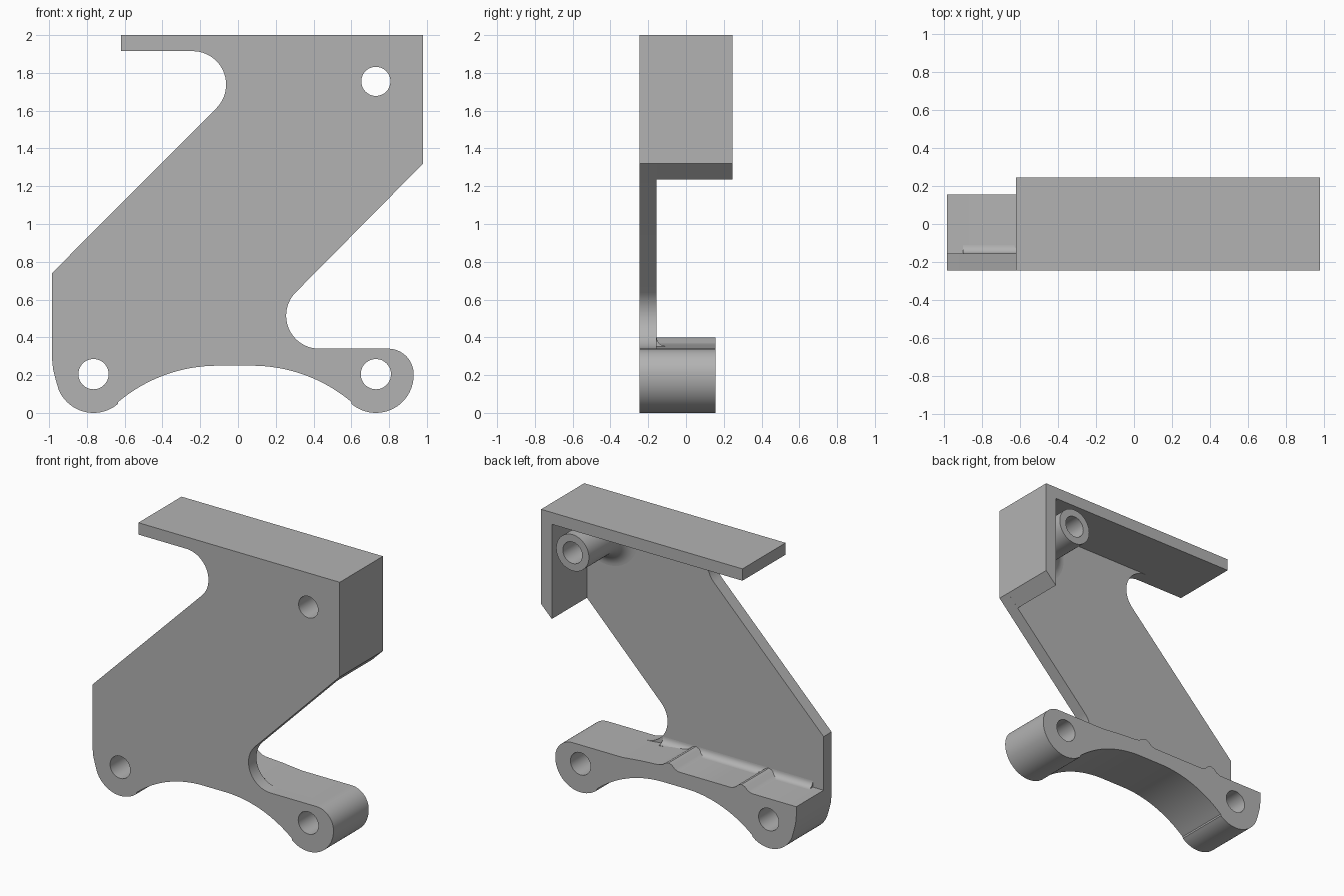
import bpy, bmesh
from math import sin, cos, pi, radians
from mathutils import Matrix, Vector

cube = bpy.data.objects.get("Cube")
if cube:
    bpy.data.objects.remove(cube)

grey = bpy.data.materials.new("grey metal")
grey.use_nodes = True
COLOUR = (0.45, 0.45, 0.45, 1)
grey.diffuse_color = COLOUR
grey.node_tree.nodes["Principled BSDF"].inputs["Base Color"].default_value = COLOUR

FRONT, PLATE_BACK, BAR_BACK, FLANGE_BACK = -0.245, -0.155, 0.155, 0.245
# Local profile axes mapped to the extrusion direction
AXES = {"y": Matrix(((1, 0, 0, 0), (0, 0, -1, 0), (0, 1, 0, 0), (0, 0, 0, 1))),
        "x": Matrix(((0, 0, 1, 0), (1, 0, 0, 0), (0, 1, 0, 0), (0, 0, 0, 1)))}


def arc(cx, cz, r, start, end, n=16):
    angles = [radians(start + (end - start) * i / n) for i in range(n + 1)]
    return [(cx + r * cos(a), cz + r * sin(a)) for a in angles]


def finish(name, mesh):
    bm = bmesh.new()
    bm.from_mesh(mesh)
    bmesh.ops.remove_doubles(bm, verts=bm.verts, dist=0.0002)
    bmesh.ops.recalc_face_normals(bm, faces=bm.faces)
    bm.to_mesh(mesh)
    bm.free()
    mesh.materials.clear()
    mesh.materials.append(grey)
    ob = bpy.data.objects.new(name, mesh)
    bpy.context.collection.objects.link(ob)
    bpy.ops.object.select_all(action="DESELECT")
    ob.select_set(True)
    bpy.context.view_layer.objects.active = ob
    bpy.ops.object.shade_smooth_by_angle(angle=radians(25))
    return ob


def extrude(name, loops, low, high, axis="y"):
    """Fill the loops (outline first, then holes) and extrude along an axis."""
    curve = bpy.data.curves.new(name, "CURVE")
    curve.dimensions = "2D"
    curve.fill_mode = "BOTH"
    curve.extrude = (high - low) / 2
    for loop in loops:
        spline = curve.splines.new("POLY")
        spline.points.add(len(loop) - 1)
        for point, (a, b) in zip(spline.points, loop):
            point.co = (a, b, 0, 1)
        spline.use_cyclic_u = True
    temp = bpy.data.objects.new("profile", curve)
    bpy.context.collection.objects.link(temp)
    graph = bpy.context.evaluated_depsgraph_get()
    mesh = bpy.data.meshes.new_from_object(temp.evaluated_get(graph))
    bpy.data.objects.remove(temp)
    middle = (low + high) / 2
    shift = Vector((0, middle, 0)) if axis == "y" else Vector((middle, 0, 0))
    mesh.transform(Matrix.Translation(shift) @ AXES[axis])
    return finish(name, mesh)


# Shared lower edge: right foot, arch, left foot
right_foot = arc(0.795, 0.205, 0.135, 90, 0) + arc(0.73, 0.2, 0.2, -2, -130, 24)
arch = arc(0.073, -0.57, 0.82, 50, 90) + arc(-0.107, -0.57, 0.82, 90, 130)
left_foot = arc(-0.765, 0.2, 0.2, -50, -157, 24) + [(-0.965, 0.175), (-0.979, 0.23), (-0.985, 0.29)]
lower_edge = right_foot + arch + left_foot

foot_holes = [arc(x, 0.205, 0.08, 0, 354, 47) for x in (-0.765, 0.73)]
top_hole = arc(0.73, 1.755, 0.077, 0, 352.5, 47)

# Slanted web plate with two rounded notches
plate = ([(-0.62, 2), (0.98, 2), (0.98, 1.32)]
         + arc(0.43, 0.515, 0.175, 135, 270, 24) + lower_edge
         + [(-0.985, 0.74)]
         + arc(-0.24, 1.738, 0.177, -45, 90, 24) + [(-0.62, 1.915)])
extrude("web_plate", [plate, top_hole] + foot_holes, FRONT, PLATE_BACK)

# Thick arched base bar with two low ridges on top
ridges = [(-0.985, 0.355), (-0.63, 0.355), (-0.6, 0.367), (-0.575, 0.39), (-0.55, 0.398),
          (-0.525, 0.39), (-0.5, 0.367), (-0.47, 0.355), (-0.05, 0.355), (-0.02, 0.367),
          (0.005, 0.39), (0.03, 0.398), (0.055, 0.39), (0.08, 0.372), (0.11, 0.364),
          (0.25, 0.355), (0.4, 0.34)]
extrude("base_bar", [ridges + lower_edge] + foot_holes, PLATE_BACK, BAR_BACK)

# Fillet where the bar meets the plate
fillet = [(PLATE_BACK, 0.35)] + arc(-0.11, 0.4, 0.045, 180, 270, 8) + [(-0.11, 0.35)]
extrude("bar_fillet", [fillet], -0.9, 0.29, "x")

# Top and side flange
flange = [(-0.62, 2), (0.98, 2), (0.98, 1.32), (0.895, 1.235), (0.895, 1.915), (-0.62, 1.915)]
extrude("corner_flange", [flange], PLATE_BACK, FLANGE_BACK)

# Hollow boss with a flared root
section = [(0.077, PLATE_BACK), (0.077, FLANGE_BACK), (0.13, FLANGE_BACK)]
section += arc(0.24, -0.045, 0.11, 180, 270, 12)
bm = bmesh.new()
verts = [bm.verts.new((0.73 + r, y, 1.755)) for r, y in section]
edges = [bm.edges.new(pair) for pair in zip(verts, verts[1:])]
bmesh.ops.spin(bm, geom=verts + edges, cent=(0.73, 0, 1.755), axis=(0, 1, 0),
               angle=2 * pi, steps=48, use_merge=True)
boss = bpy.data.meshes.new("screw_boss")
bm.to_mesh(boss)
bm.free()
finish("screw_boss", boss)
